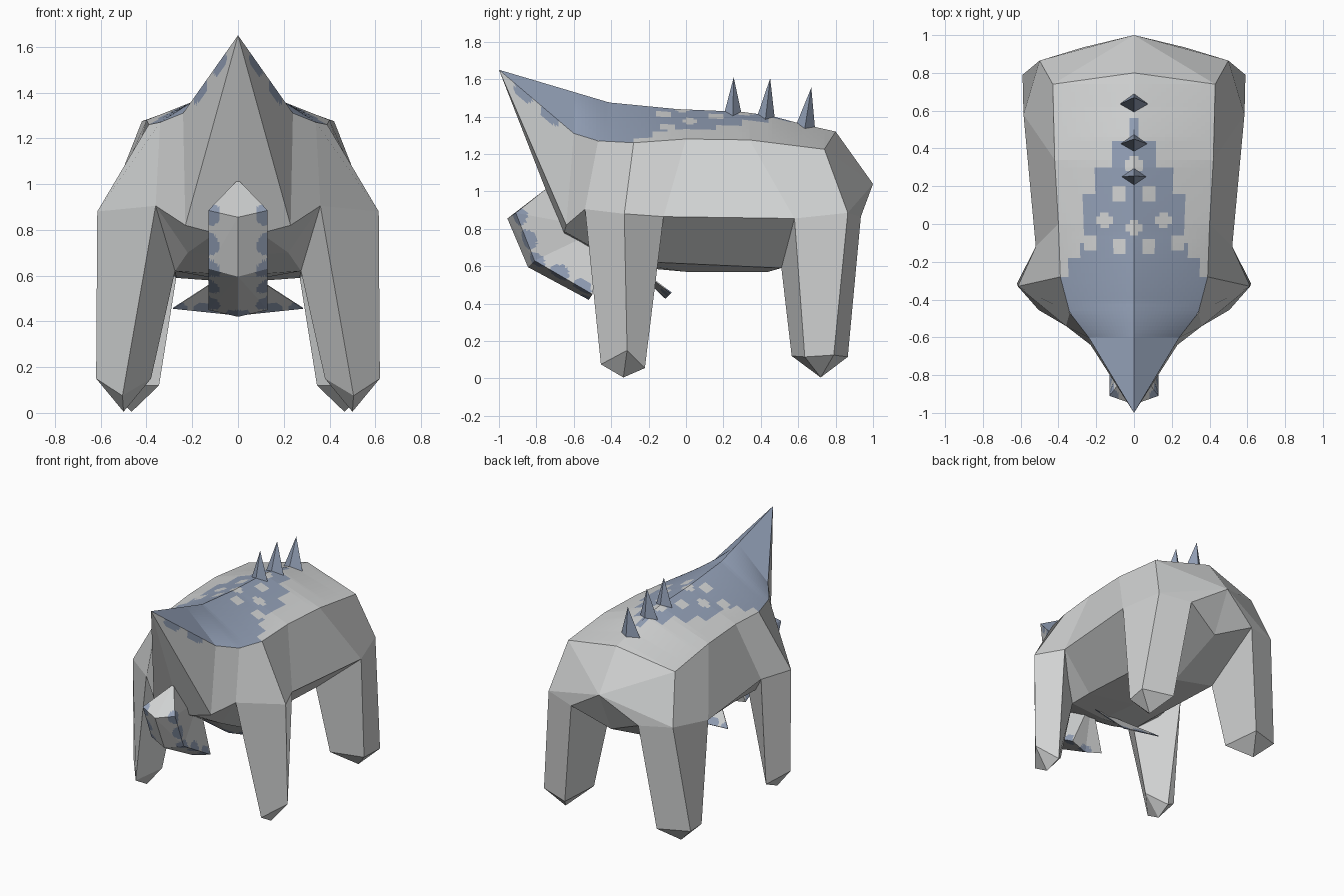
import bpy, bmesh, math
from mathutils import Vector as V

if "Cube" in bpy.data.objects:
    bpy.data.objects.remove(bpy.data.objects["Cube"], do_unlink=True)


def material(name, rgb):
    m = bpy.data.materials.new(name)
    m.use_nodes = True
    m.diffuse_color = (*rgb, 1)
    m.node_tree.nodes["Principled BSDF"].inputs["Base Color"].default_value = (*rgb, 1)
    return m


GREY = material("pale_grey", (0.64, 0.65, 0.65))
BLUE = material("slate_blue", (0.29, 0.35, 0.47))


def face(bm, pts, mat=0):
    pts = [V(p) for p in pts]
    keep = [p for i, p in enumerate(pts) if (p - pts[i - 1]).length > 1e-5]
    if len(keep) > 2:
        bm.faces.new([bm.verts.new(p) for p in keep]).material_index = mat


def loft(bm, a, b, closed=False):
    for i in range(0 if closed else 1, len(a)):
        face(bm, (a[i - 1], a[i], b[i], b[i - 1]))


def painted_triangle(bm, a, b, c, n, rule):
    """Triangle split into small faces, each coloured by a rule on its centre."""
    a, b, c = V(a), V(b), V(c)
    at = lambda i, j: a + (b - a) * (i / n) + (c - a) * (j / n)
    for i in range(n):
        for j in range(n - i):
            tris = [(at(i, j), at(i + 1, j), at(i, j + 1))]
            if i + j < n - 1:
                tris.append((at(i + 1, j), at(i + 1, j + 1), at(i, j + 1)))
            for t in tris:
                face(bm, t, int(rule(sum(t, V()) / 3)))


def finish(bm, name, centre, mirror=True, mats=(GREY, BLUE)):
    """Weld, turn every face away from centre(point) and mirror across x."""
    bmesh.ops.remove_doubles(bm, verts=bm.verts[:], dist=1e-4)
    bm.normal_update()
    for f in bm.faces:
        mid = f.calc_center_median()
        if f.normal.dot(mid - V(centre(mid))) < 0:
            f.normal_flip()
    me = bpy.data.meshes.new(name)
    bm.to_mesh(me)
    bm.free()
    for m in mats:
        me.materials.append(m)
    ob = bpy.data.objects.new(name, me)
    bpy.context.collection.objects.link(ob)
    if mirror:
        ob.modifiers.new("mirror", "MIRROR").merge_threshold = 0.0005
    return ob


def near(spots, r):
    return lambda p: any((p - V(s)).length < r for s in spots)


# Main lines of the body, from front to back
apex, tail = (0, -1, 1.65), (0, 1, 1.04)
rim = [(.24, -.6, 1.31), (.34, -.47, 1.27), (.39, -.28, 1.26),
       (.40, 0, 1.28), (.42, .34, 1.275), (.43, .74, 1.225)]
waist = [(.23, -.64, .82), (.36, -.54, .905), (.615, -.33, .88),
         (.52, -.12, .865), (.585, .58, .855), (.5, .865, .885)]
belly = [(.1, -.65, .785), (.22, -.5, .70), (.275, -.33, .62),
         (.275, -.15, .62), (.27, .51, .59), (.27, .935, .865)]
keel = [(0, -.655, .765), (0, -.5, .69), (0, -.33, .6),
        (0, 0, .57), (0, .44, .57), (0, .86, .74)]
ridge = [apex, (0, -.41, 1.475), (0, -.05, 1.44), (0, .3, 1.425),
         (0, .45, 1.405), (0, .62, 1.36), (0, .8, 1.32)]


def along(line, y):
    for p, q in zip(line, line[1:]):
        if y <= q[1] + 1e-6:
            return V(p).lerp(V(q), (y - p[1]) / (q[1] - p[1]))
    return V(line[-1])


# Body shell
bm = bmesh.new()
loft(bm, rim, waist)
loft(bm, waist, belly)
loft(bm, belly, keel)
face(bm, (apex, waist[0], belly[0], keel[0]))
face(bm, (ridge[-1], rim[-1], tail))
face(bm, (rim[-1], waist[-1], tail))
face(bm, (waist[-1], belly[-1], tail))
face(bm, (tail, belly[-1], keel[-1]))
finish(bm, "body", lambda p: (0, max(-.5, min(.6, p.y)), .95))

# Head sides with small patches under the crest edge
bm = bmesh.new()
head_spots = [V(apex).lerp(V(rim[0]), t) for t in (.3, .38, .66, .74)]
painted_triangle(bm, apex, rim[0], waist[0], 30, near(head_spots, .045))
finish(bm, "head_side", lambda p: (0, -.5, 1.1))

# Back: stepped blue saddle with pale holes
STEPS = [(-.27, 1), (-.19, .345), (-.1, .28), (-.04, .25), (.165, .275),
         (.31, .2), (.45, .11), (.57, .03)]
HOLES = [(0, .31), (.08, .16), (.155, .02), (0, -.02), (.23, -.1), (.08, -.12)]


def saddle(p):
    if any(math.hypot(p.x - x, p.y - y) < .042 for x, y in HOLES):
        return 0
    return int(any(p.y < y and p.x < w for y, w in STEPS))


bm = bmesh.new()
ROWS, COLS = 87, 18
edge = [apex] + rim
for i in range(ROWS):
    y0, y1 = -1 + .02 * i, -1 + .02 * (i + 1)
    a0, b0, a1, b1 = (along(l, y) for y in (y0, y1) for l in (ridge, edge))
    for j in range(COLS):
        s, t = j / COLS, (j + 1) / COLS
        quad = (a0.lerp(b0, s), a0.lerp(b0, t), a1.lerp(b1, t), a1.lerp(b1, s))
        face(bm, quad, saddle(sum(quad, V()) / 4))
face(bm, (along(ridge, .74), rim[-1], ridge[-1]))
finish(bm, "back", lambda p: (0, p.y, 0))


# Legs: four-sided, each ending in a pointed foot
def leg(name, top, foot, tip):
    bm = bmesh.new()
    loft(bm, top, foot, True)
    for i in range(4):
        face(bm, (foot[i - 1], foot[i], tip))
    hi, lo = sum(map(V, top), V()) / 4, sum(map(V, foot), V()) / 4
    finish(bm, name, lambda p: hi.lerp(lo, min(1, max(0, (hi.z - p.z) / (hi.z - lo.z)))))


leg("front_legs", [waist[2], waist[1], belly[2], waist[3]],
    [(.62, -.315, .15), (.505, -.455, .075), (.38, -.33, .15), (.49, -.22, .055)],
    (.5, -.335, .005))
leg("hind_legs", [waist[4], waist[5], belly[5], belly[4]],
    [(.57, .635, .115), (.59, .79, .125), (.37, .865, .115), (.345, .565, .12)],
    (.465, .72, .005))

# Throat fan: a ridged rim narrowing back into the chest
root, top = (0, -.45, .8), (0, -.74, 1.02)
side = [(.13, -.91, .885), (.13, -.81, .63), (.13, -.5, .45)]
crest = [(0, -.955, .855), (0, -.845, .595), (0, -.52, .42)]
spots = [(.13, -.9, .87), (.13, -.85, .74), (.13, -.81, .62), (.13, -.68, .56),
         (.13, -.56, .48), (0, -.52, .42)]
paint = near(spots, .055)
bm = bmesh.new()
for a, b, c in [(root, top, side[0]), (top, side[0], crest[0]),
                (root, side[2], crest[2])]:
    painted_triangle(bm, a, b, c, 16, paint)
for i in (0, 1):
    painted_triangle(bm, root, side[i], side[i + 1], 22, paint)
    painted_triangle(bm, side[i], side[i + 1], crest[i], 16, paint)
    painted_triangle(bm, crest[i], crest[i + 1], side[i + 1], 16, paint)
finish(bm, "throat_fan", lambda p: (0, -.7, .7))

# Rear throat flap: a thin folded sheet below the chest
bm = bmesh.new()
flap_spots = [(0, -.11, .425), (.14, -.1, .44), (.27, -.08, .455)]
painted_triangle(bm, (0, -.33, .64), (0, -.11, .425), (.285, -.08, .455), 22,
                 near(flap_spots, .055))
flap = finish(bm, "throat_flap", lambda p: (0, .3, .9))
flap.modifiers.new("thickness", "SOLIDIFY").thickness = .006

# Spikes along the spine
for k, (y, w, d, z, tip) in enumerate([(.25, .065, .05, 1.40, (0, .255, 1.61)),
                                       (.425, .07, .05, 1.385, (0, .45, 1.605)),
                                       (.635, .075, .055, 1.335, (0, .67, 1.555))]):
    bm = bmesh.new()
    base = [(w, y, z), (0, y + d, z), (-w, y, z), (0, y - d, z)]
    for i in range(4):
        face(bm, (base[i - 1], base[i], tip))
    face(bm, base)
    finish(bm, f"spine_spike_{k + 1}", lambda p: (0, y, z + .05), False, (BLUE,))
